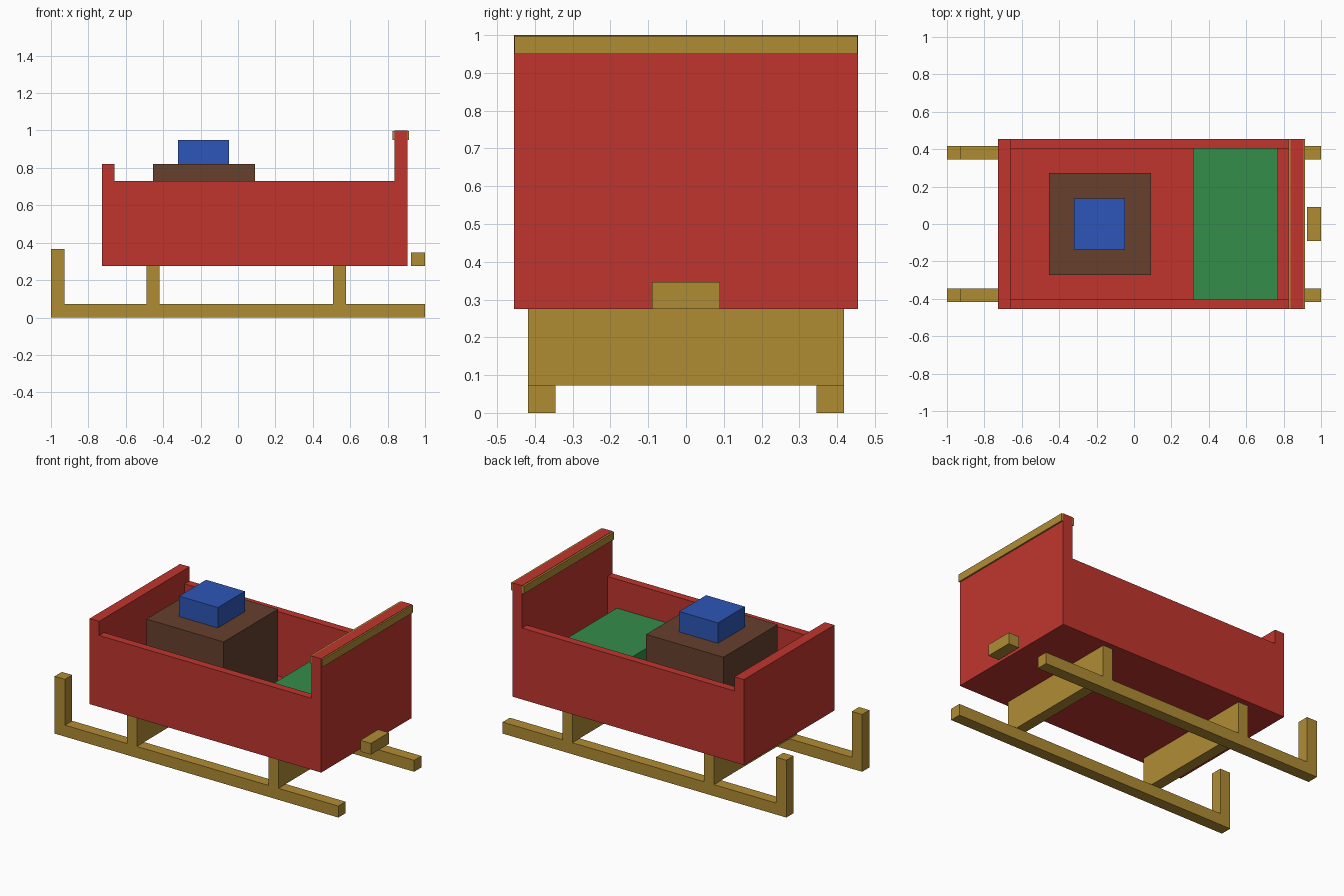
import bpy
import bmesh

cube = bpy.data.objects.get("Cube")
if cube:
    bpy.data.objects.remove(cube, do_unlink=True)


def material(name, r, g, b):
    m = bpy.data.materials.new(name)
    m.use_nodes = True
    m.diffuse_color = (r, g, b, 1)
    m.node_tree.nodes["Principled BSDF"].inputs["Base Color"].default_value = (r, g, b, 1)
    return m


red = material("red paint", 0.527, 0.036, 0.027)
gold = material("golden wood", 0.434, 0.262, 0.034)
green = material("green cushion", 0.034, 0.27, 0.068)
blue = material("blue parcel", 0.026, 0.093, 0.479)
brown = material("brown crate", 0.133, 0.051, 0.027)


def box(name, mat, x, y, z):
    """Box from (min, max) ranges along each axis."""
    bm = bmesh.new()
    bmesh.ops.create_cube(bm, size=1)
    for v in bm.verts:
        v.co = [r[0] if c < 0 else r[1] for c, r in zip(v.co, (x, y, z))]
    mesh = bpy.data.meshes.new(name)
    bm.to_mesh(mesh)
    bm.free()
    mesh.materials.append(mat)
    obj = bpy.data.objects.new(name, mesh)
    bpy.context.collection.objects.link(obj)
    return obj


def sym(half):
    return (-half, half)


BASE = 0.275      # underside of the body
RUNNER = 0.073    # runner thickness
HALF = 0.455      # half width of the body
INNER = 0.405     # half width inside the body
FRONT, BACK = -0.66, 0.837

# Body tub
box("floor", red, (FRONT, BACK), sym(INNER), (BASE, 0.32))
box("low_end_panel", red, (-0.727, FRONT), sym(HALF), (BASE, 0.82))
box("high_end_panel", red, (BACK, 0.905), sym(HALF), (BASE, 1.0))

# Side walls and runners, one per side
for side, s in (("left", 1), ("right", -1)):
    wall = sorted((s * INNER, s * HALF))
    rail = sorted((s * 0.345, s * 0.418))
    box(side + "_side_wall", red, (FRONT, BACK), wall, (BASE, 0.73))
    box(side + "_runner", gold, (-1, 1), rail, (0, RUNNER))
    box(side + "_runner_tip", gold, (-1, -0.927), rail, (RUNNER, 0.365))

# Cross supports between runners and body
for name, x in (("low_end_support", -0.49), ("high_end_support", 0.508)):
    box(name, gold, (x, x + 0.07), sym(0.418), (RUNNER, BASE))

# Trim on the high panel and the rear hitch block
box("top_trim", gold, (0.825, 0.915), sym(HALF - 0.001), (0.95, 0.998))
box("hitch_block", gold, (0.925, 1), sym(0.09), (BASE, 0.347))

# Seat and cargo
box("seat", green, (0.315, 0.77), sym(INNER - 0.002), (0.32, 0.547))
box("crate", brown, (-0.455, 0.09), sym(0.273), (0.32, 0.82))
box("parcel", blue, (-0.32, -0.047), sym(0.136), (0.82, 0.95))
